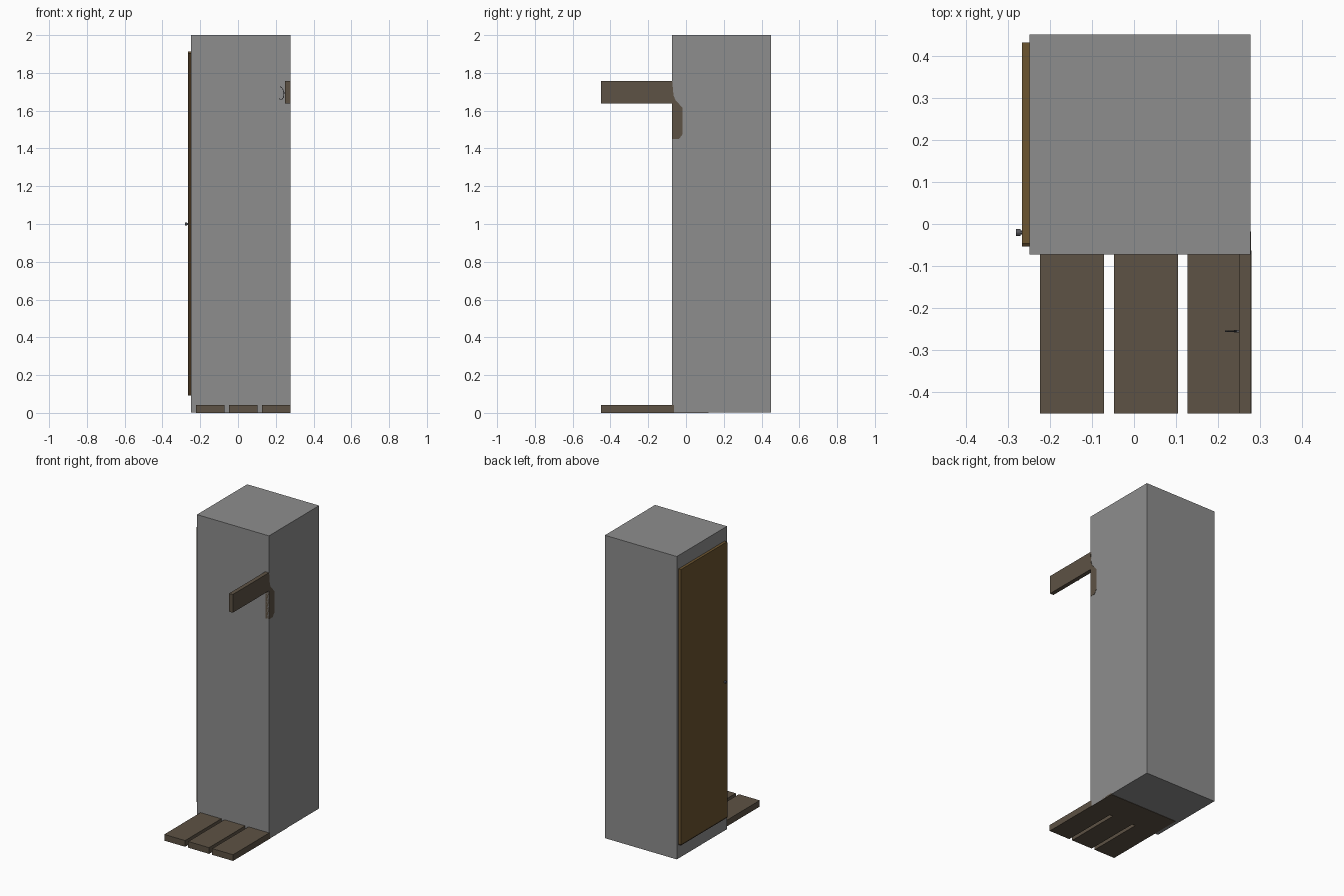
import bpy
import bmesh
from mathutils import Vector

cube = bpy.data.objects.get("Cube")
if cube:
    bpy.data.objects.remove(cube, do_unlink=True)


def material(name, color):
    m = bpy.data.materials.new(name)
    m.use_nodes = True
    rgba = (*color, 1)
    m.diffuse_color = rgba
    m.node_tree.nodes["Principled BSDF"].inputs["Base Color"].default_value = rgba
    return m


GREY = material("wall grey", (0.27, 0.27, 0.27))
WOOD = material("weathered wood", (0.11, 0.085, 0.058))
DOOR = material("door brown", (0.15, 0.09, 0.03))
DARK = material("dark trim", (0.05, 0.03, 0.012))
METAL = material("metal grey", (0.1, 0.1, 0.11))


def add_object(name, bm, mat):
    bmesh.ops.recalc_face_normals(bm, faces=bm.faces)
    mesh = bpy.data.meshes.new(name)
    bm.to_mesh(mesh)
    bm.free()
    mesh.materials.append(mat)
    ob = bpy.data.objects.new(name, mesh)
    bpy.context.collection.objects.link(ob)
    return ob


def box(name, x, y, z, mat):
    bm = bmesh.new()
    bmesh.ops.create_cube(bm, size=1)
    spans = (x, y, z)
    for v in bm.verts:
        v.co = Vector([s[0] if c < 0 else s[1] for s, c in zip(spans, v.co)])
    return add_object(name, bm, mat)


def side_profile(name, points, x, mat):
    """Extrude a (y, z) outline along x."""
    bm = bmesh.new()
    face = bm.faces.new([bm.verts.new((x[0], y, z)) for y, z in points])
    new = bmesh.ops.extrude_face_region(bm, geom=[face])["geom"]
    verts = [g for g in new if isinstance(g, bmesh.types.BMVert)]
    bmesh.ops.translate(bm, verts=verts, vec=(x[1] - x[0], 0, 0))
    return add_object(name, bm, mat)


def knob_disc(name, x, radius):
    bpy.ops.mesh.primitive_cylinder_add(
        vertices=12, radius=radius, depth=x[1] - x[0],
        location=(sum(x) / 2, -0.02, 1.0), rotation=(0, 1.5708, 0))
    ob = bpy.context.object
    ob.name = name
    ob.data.materials.append(METAL)
    bpy.ops.object.shade_smooth_by_angle()


# Tall body
FRONT = -0.073
box("body", (-0.248, 0.277), (FRONT, 0.45), (0.002, 2), GREY)

# Front step: three planks and the board carrying them under the body
for i in range(3):
    left = -0.223 + i * 0.175
    box(f"step_plank_{i + 1}", (left, left + 0.152), (-0.45, FRONT + 0.01), (0, 0.041), WOOD)
box("step_support", (-0.223, 0.277), (FRONT, 0.12), (0, 0.01), WOOD)

# Arm and the flush bracket holding it
box("arm", (0.25, 0.277), (-0.45, FRONT + 0.01), (1.637, 1.757), WOOD)
side_profile("arm_bracket",
             [(FRONT, 1.757), (-0.066, 1.68), (-0.055, 1.655), (-0.018, 1.615),
              (-0.018, 1.475), (-0.037, 1.45), (FRONT, 1.45)],
             (0.25, 0.2785), WOOD)

# Wire hook on the inside of the arm
curve = bpy.data.curves.new("hook", "CURVE")
curve.dimensions = "3D"
curve.bevel_depth = 0.002
curve.bevel_resolution = 1
spline = curve.splines.new("POLY")
path = [(0.224, 1.728), (0.236, 1.717), (0.243, 1.695), (0.241, 1.672),
        (0.232, 1.657), (0.217, 1.664)]
spline.points.add(len(path) - 1)
for p, (x, z) in zip(spline.points, path):
    p.co = (x, -0.255, z, 1)
hook = bpy.data.objects.new("hook", curve)
hook.data.materials.append(METAL)
bpy.context.collection.objects.link(hook)
box("hook_pin", (0.238, 0.252), (-0.258, -0.252), (1.691, 1.697), METAL)

# Side door with dark edges and a knob
box("door", (-0.266, -0.246), (-0.046, 0.432), (0.1, 1.912), DOOR)
box("door_front_edge", (-0.266, -0.246), (-0.054, -0.046), (0.092, 1.904), DARK)
box("door_bottom_edge", (-0.266, -0.246), (-0.046, 0.432), (0.092, 0.1), DARK)
knob_disc("knob_stem", (-0.275, -0.264), 0.005)
knob_disc("knob", (-0.28, -0.27), 0.008)
